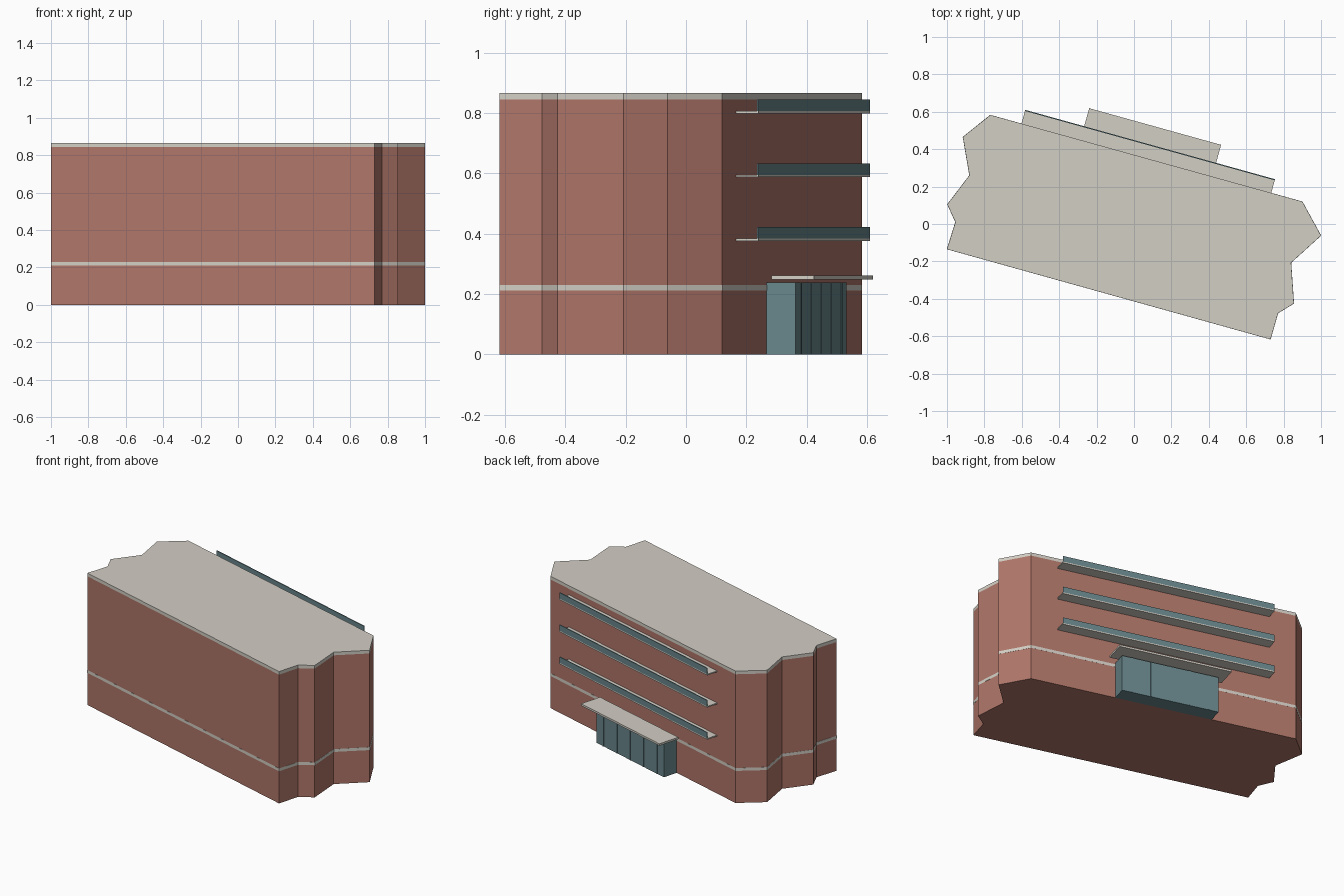
import bpy, bmesh, math
from mathutils import Matrix

if "Cube" in bpy.data.objects:
    bpy.data.objects.remove(bpy.data.objects["Cube"])


def material(name, rgb):
    m = bpy.data.materials.new(name)
    m.diffuse_color = (*rgb, 1)
    m.use_nodes = True
    m.node_tree.nodes["Principled BSDF"].inputs["Base Color"].default_value = m.diffuse_color
    return m


BRICK = material("brick", (0.43, 0.18, 0.14))
STONE = material("stone", (0.65, 0.62, 0.56))
GLASS = material("glass", (0.14, 0.24, 0.26))

# Footprint, counter-clockwise from the front left corner
OUTLINE = [(-1.0, -0.135), (0.73, -0.617), (0.77, -0.477), (0.855, -0.425),
           (0.84, -0.207), (1.0, -0.062), (0.90, 0.12), (-0.768, 0.583),
           (-0.915, 0.465), (-0.88, 0.26), (-0.998, 0.105), (-0.955, 0.01)]


def finish(name, bm, mat):
    bmesh.ops.recalc_face_normals(bm, faces=bm.faces)
    mesh = bpy.data.meshes.new(name)
    bm.to_mesh(mesh)
    bm.free()
    mesh.materials.append(mat)
    ob = bpy.data.objects.new(name, mesh)
    bpy.context.collection.objects.link(ob)
    return ob


def storey(name, z0, z1, mat, grow=1.0):
    """Extrude the footprint between two heights."""
    bm = bmesh.new()
    face = bm.faces.new([bm.verts.new((x * grow, y * grow, z0)) for x, y in OUTLINE])
    ext = bmesh.ops.extrude_face_region(bm, geom=[face])
    top = [v for v in ext["geom"] if isinstance(v, bmesh.types.BMVert)]
    bmesh.ops.translate(bm, verts=top, vec=(0, 0, z1 - z0))
    return finish(name, bm, mat)


# Local frame on the rear wall: u along the wall, n outward from it
(ax, ay), (bx, by) = OUTLINE[7], OUTLINE[6]
WALL = (Matrix.Translation(((ax + bx) / 2, (ay + by) / 2, 0))
        @ Matrix.Rotation(math.atan2(by - ay, bx - ax), 4, 'Z'))


def wall_box(name, u, n, z, mat):
    """Box given by (min, max) ranges in the rear wall frame."""
    bm = bmesh.new()
    bmesh.ops.create_cube(bm, size=1)
    for v in bm.verts:
        v.co = [r[0] + (c + 0.5) * (r[1] - r[0]) for c, r in zip(v.co, (u, n, z))]
    ob = finish(name, bm, mat)
    ob.matrix_world = WALL
    return ob


# Main block, stone course and roof cap
storey("brick_block", 0, 0.845, BRICK)
storey("stone_course", 0.211, 0.23, STONE, 1.001)
storey("roof_cap", 0.845, 0.866, STONE)

# Rear balconies with glass railings
for i in range(3):
    z = 0.376 + 0.211 * i
    wall_box(f"balcony_slab_{i + 1}", (-0.693, 0.693), (-0.005, 0.076), (z, z + 0.008), STONE)
    wall_box(f"balcony_railing_{i + 1}", (-0.69, 0.69), (0.07, 0.076), (z + 0.008, z + 0.046), GLASS)

# Entrance vestibule with mullions and canopy
wall_box("vestibule", (-0.315, 0.315), (0.0, 0.099), (0, 0.238), GLASS)
for i in range(5):
    u = (i - 2) * 0.125
    wall_box(f"mullion_{i + 1}", (u - 0.004, u + 0.004), (0.095, 0.102), (0, 0.238), GLASS)
wall_box("entrance_canopy", (-0.366, 0.366), (0.03, 0.176), (0.248, 0.261), STONE)
